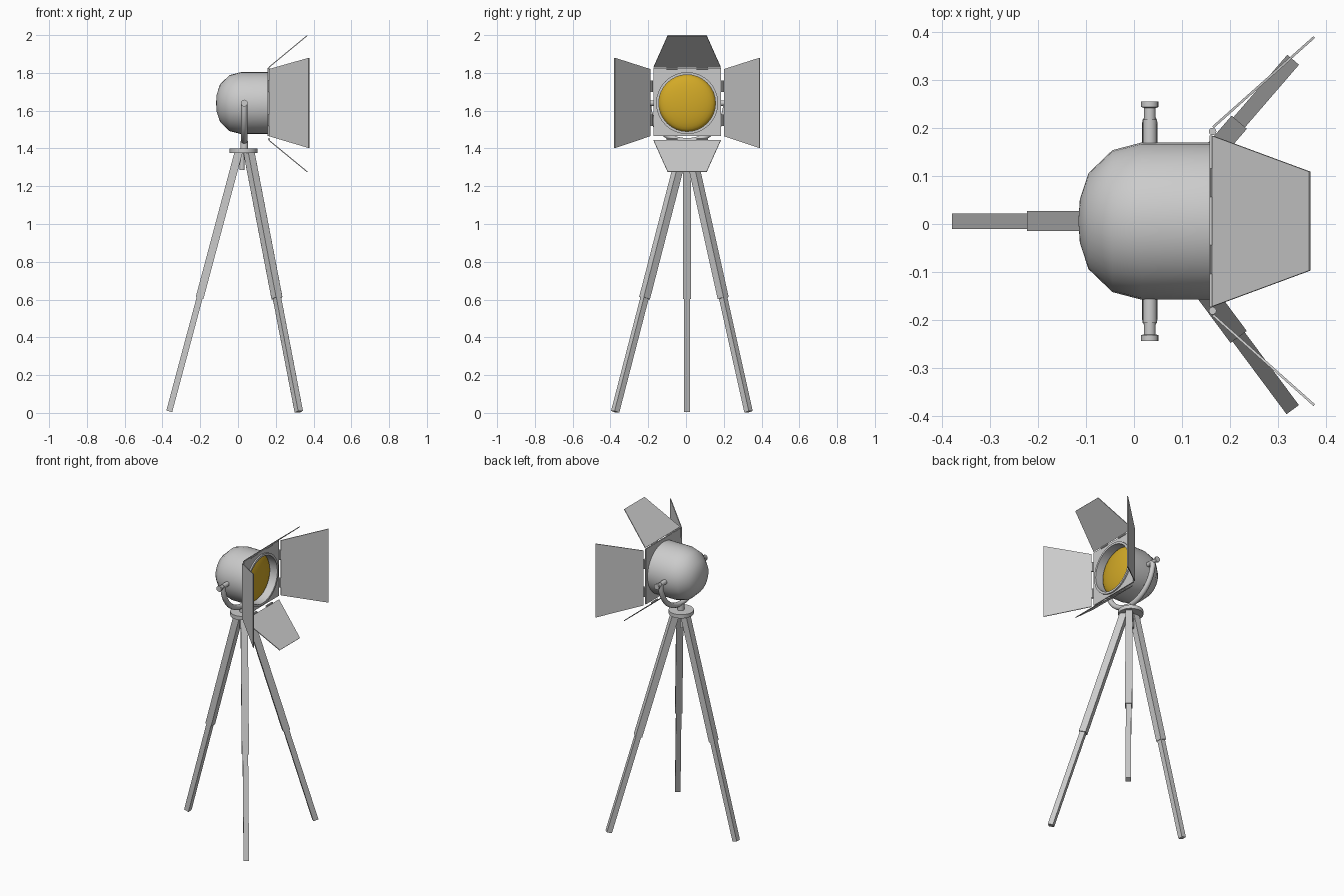
import bpy, bmesh
from math import sin, cos, pi, radians
from mathutils import Vector, Matrix

if "Cube" in bpy.data.objects:
    bpy.data.objects.remove(bpy.data.objects["Cube"])

CX, CY, CZ = 0.033, 0.006, 1.64   # tripod/yoke x, symmetry plane y, lamp axis z


def finish(bm, name, smooth=True, color=None):
    bmesh.ops.recalc_face_normals(bm, faces=bm.faces)
    mesh = bpy.data.meshes.new(name)
    bm.to_mesh(mesh)
    bm.free()
    ob = bpy.data.objects.new(name, mesh)
    bpy.context.collection.objects.link(ob)
    bpy.ops.object.select_all(action='DESELECT')
    bpy.context.view_layer.objects.active = ob
    ob.select_set(True)
    if smooth:
        bpy.ops.object.shade_smooth_by_angle(angle=radians(35))
    if color:
        mat = bpy.data.materials.new(name)
        mat.diffuse_color = color
        mat.use_nodes = True
        mat.node_tree.nodes["Principled BSDF"].inputs["Base Color"].default_value = mat.diffuse_color
        mesh.materials.append(mat)
    return ob


def lathe(name, profile, origin, axis, segs=32, color=None):
    """Revolve (along, radius) points around an axis through origin."""
    rot = Vector(axis).to_track_quat('Z', 'Y')
    bm = bmesh.new()
    vs = [bm.verts.new(Vector(origin) + rot @ Vector((r, 0, h))) for h, r in profile]
    es = [bm.edges.new(p) for p in zip(vs, vs[1:])]
    bmesh.ops.spin(bm, geom=vs + es, cent=origin, axis=rot @ Vector((0, 0, 1)),
                   angle=2 * pi, steps=segs, use_duplicate=False)
    bmesh.ops.remove_doubles(bm, verts=bm.verts, dist=1e-5)
    return finish(bm, name, color=color)


def rod(name, a, b, r, segs=16):
    a, d = Vector(a), Vector(b) - Vector(a)
    return lathe(name, [(0, 0), (0, r), (d.length, r), (d.length, 0)], a, d, segs)


def beam(name, a, b, w):
    """Square bar from a to b, one side facing radially outward."""
    a, b = Vector(a), Vector(b)
    d = (b - a).normalized()
    side = d.cross(Vector((0, 0, 1))).normalized()
    rot = Matrix((side, d.cross(side), d)).transposed().to_4x4()
    size = Matrix.Diagonal((w, w, (b - a).length, 1))
    bm = bmesh.new()
    bmesh.ops.create_cube(bm, size=1, matrix=Matrix.Translation((a + b) / 2) @ rot @ size)
    finish(bm, name, smooth=False)


def panel(name, corners, thick=0.005):
    bm = bmesh.new()
    face = bm.faces.new([bm.verts.new(c) for c in corners])
    face.normal_update()
    n = face.normal * thick
    bmesh.ops.translate(bm, verts=bm.verts, vec=-n / 2)
    top = bmesh.ops.extrude_face_region(bm, geom=[face], use_keep_orig=True)
    bmesh.ops.translate(bm, vec=n, verts=[g for g in top['geom'] if isinstance(g, bmesh.types.BMVert)])
    finish(bm, name, smooth=False)


# Tripod legs: telescoping square bars
legs = {"back_leg": ((0.003, CY, 1.38), (-0.364, CY, 0.008)),
        "left_leg": ((0.058, 0.025, 1.38), (0.322, 0.331, 0.006)),
        "right_leg": ((0.058, -0.02, 1.38), (0.322, -0.375, 0.006))}
for name, (a, b) in legs.items():
    mid = Vector(a).lerp(Vector(b), 0.562)
    beam(name + "_upper", a, mid, 0.042)
    beam(name + "_lower", Vector(a).lerp(Vector(b), 0.5), b, 0.032)

# Tripod head
rod("tripod_disc", (0.03, CY, 1.376), (0.03, CY, 1.4), 0.074, 32)
rod("centre_stem", (0.022, CY, 1.287), (0.022, CY, 1.38), 0.013)
rod("neck", (CX, CY, 1.395), (CX, CY, 1.44), 0.021)

# Yoke: half ring under the lamp
curve = bpy.data.curves.new("yoke", 'CURVE')
curve.dimensions = '3D'
curve.bevel_depth = 0.016
curve.bevel_resolution = 3
curve.use_fill_caps = True
sp = curve.splines.new('POLY')
sp.points.add(24)
for i, p in enumerate(sp.points):
    t = pi * i / 24
    p.co = (CX, CY + 0.206 * cos(t), CZ - 0.2 * sin(t), 1)
    p.radius = 1
yoke = bpy.data.objects.new("yoke", curve)
bpy.context.collection.objects.link(yoke)
bpy.ops.object.select_all(action='DESELECT')
bpy.context.view_layer.objects.active = yoke
yoke.select_set(True)
bpy.ops.object.convert(target='MESH')
bpy.ops.object.shade_smooth_by_angle(angle=radians(40))

# Pivot bolts with flanged knobs
for s, side in ((1, "left"), (-1, "right")):
    lathe(side + "_pivot_bolt",
          [(0, 0), (0, 0.015), (0.06, 0.015), (0.06, 0.012), (0.084, 0.012),
           (0.086, 0.018), (0.098, 0.018), (0.098, 0)],
          (CX, CY + s * 0.152, CZ), (0, s, 0), 16)

# Lamp housing: open shell with an inner wall
lathe("lamp_housing",
      [(-0.116, 0), (-0.113, 0.045), (-0.095, 0.1), (-0.045, 0.148), (0.016, 0.164),
       (0.173, 0.164), (0.173, 0.15), (0.105, 0.15), (0.105, 0)],
      (0, CY, CZ), (1, 0, 0))

# Domed amber lens
lathe("lens", [(0.112, 0.15)] + [(0.112 + 0.04 * sin(t), 0.15 * cos(t))
      for t in [pi / 2 * i / 8 for i in range(1, 9)]],
      (0, CY, CZ), (1, 0, 0), color=(0.65, 0.4, 0.02, 1))

# Square front plate with round hole
bm = bmesh.new()
rings = []
for x in (0.157, 0.164):
    inner, outer = [], []
    for i in range(32):
        c, s = cos(2 * pi * i / 32), sin(2 * pi * i / 32)
        k = 0.179 / max(abs(c), abs(s))
        inner.append(bm.verts.new((x, CY + 0.163 * c, CZ + 0.163 * s)))
        outer.append(bm.verts.new((x, CY + k * c, CZ + 0.006 + k * s)))
    rings += [inner, outer]
for p, q in ((0, 1), (1, 3), (3, 2), (2, 0)):
    for i in range(32):
        j = (i + 1) % 32
        bm.faces.new((rings[p][i], rings[p][j], rings[q][j], rings[q][i]))
finish(bm, "front_plate", smooth=False)

# Barn doors and their hinge clips
for s, side, z0, z1 in ((1, "top", 1.83, 1.998), (-1, "bottom", 1.443, 1.276)):
    panel(side + "_barn_door", [(0.164, CY - 0.178, z0), (0.164, CY + 0.178, z0),
                                (0.367, CY + 0.103, z1), (0.367, CY - 0.103, z1)])
    for h in (-0.08, 0.08):
        z = z0 - s * 0.006
        rod(side + "_hinge", (0.164, CY + h - 0.03, z), (0.164, CY + h + 0.03, z), 0.006, 10)
for s, side in ((1, "left"), (-1, "right")):
    panel(side + "_barn_door", [(0.165, CY + s * 0.196, 1.465), (0.165, CY + s * 0.196, 1.82),
                                (0.376, CY + s * 0.384, 1.88), (0.376, CY + s * 0.384, 1.402)])
    for h in (-0.09, 0.09):
        y = CY + s * 0.187
        rod(side + "_hinge", (0.164, y, CZ + h - 0.03), (0.164, y, CZ + h + 0.03), 0.008, 10)
